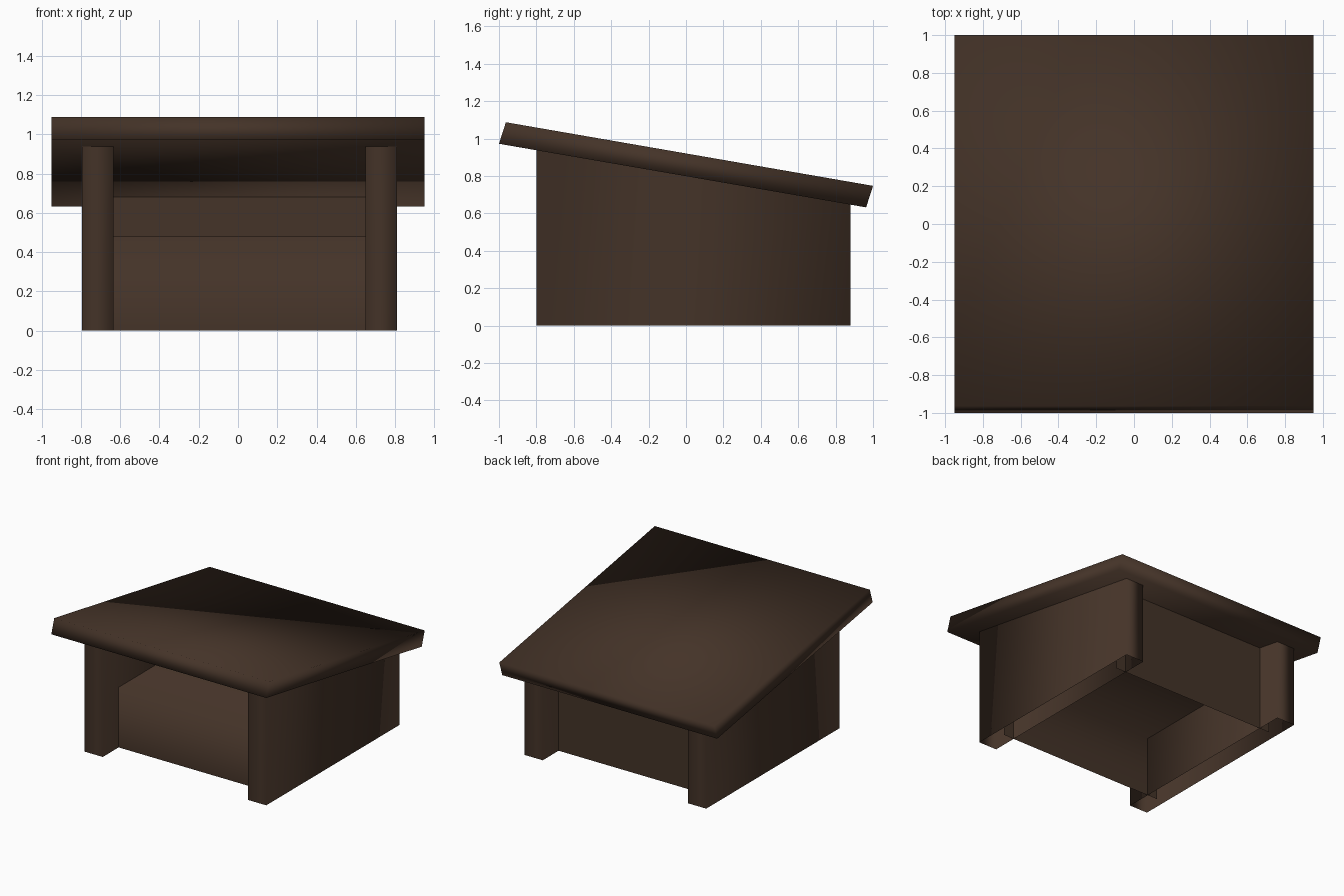
import bpy

if "Cube" in bpy.data.objects:
    bpy.data.objects.remove(bpy.data.objects["Cube"])

wood = bpy.data.materials.new("dark_brown_wood")
wood.diffuse_color = (0.058, 0.033, 0.021, 1)
wood.use_nodes = True
wood.node_tree.nodes["Principled BSDF"].inputs["Base Color"].default_value = wood.diffuse_color


def make(name, verts, faces, smooth=True):
    me = bpy.data.meshes.new(name)
    me.from_pydata(verts, [], faces)
    me.materials.append(wood)
    for p in me.polygons:
        p.use_smooth = smooth
    me.update()
    ob = bpy.data.objects.new(name, me)
    bpy.context.collection.objects.link(ob)
    return ob


def under_roof(y):
    # height of the sloping roof underside at depth y
    return 0.972 - (y + 1) * 0.1735


# Sloping roof slab: side profile (y, z) swept across x
profile = [(-1.0, 0.972), (0.963, 0.632), (1.0, 0.747), (-0.963, 1.087)]
verts = [(x, y, z) for x in (-0.95, 0.95) for y, z in profile]
sides = [(i, i + 4, (i + 1) % 4 + 4, (i + 1) % 4) for i in range(4)]
make("roof", verts, [tuple(reversed(f)) for f in sides] + [(3, 2, 1, 0), (4, 5, 6, 7)])
roof = bpy.data.objects["roof"].data
import bmesh
bm = bmesh.new()
bm.from_mesh(roof)
bmesh.ops.recalc_face_normals(bm, faces=bm.faces)
bm.to_mesh(roof)
bm.free()

# Hollow side walls, open below, running up to the roof
for name, x0, x1 in (("left_wall", -0.795, -0.635), ("right_wall", 0.65, 0.81)):
    ring = [(x0, -0.8), (x1, -0.8), (x1, 0.88), (x0, 0.88)]
    v = [(x, y, 0) for x, y in ring] + [(x, y, under_roof(y) + 0.01) for x, y in ring]
    make(name, v, [(i, (i + 1) % 4, (i + 1) % 4 + 4, i + 4) for i in range(4)])

# Low front panel folding back into a flat shelf, as one thin sheet
section = [(-0.6, 0), (-0.6, 0.48), (0.68, 0.48)]
v = [(x, y, z) for y, z in section for x in (-0.725, 0.74)]
make("front_panel_and_shelf", v, [(0, 1, 3, 2), (2, 3, 5, 4)])

# Thin back panel reaching the roof
top = under_roof(0.68) + 0.01
make("back_panel", [(0.74, 0.68, 0), (-0.725, 0.68, 0), (-0.725, 0.68, top), (0.74, 0.68, top)],
     [(0, 1, 2, 3)], smooth=False)
